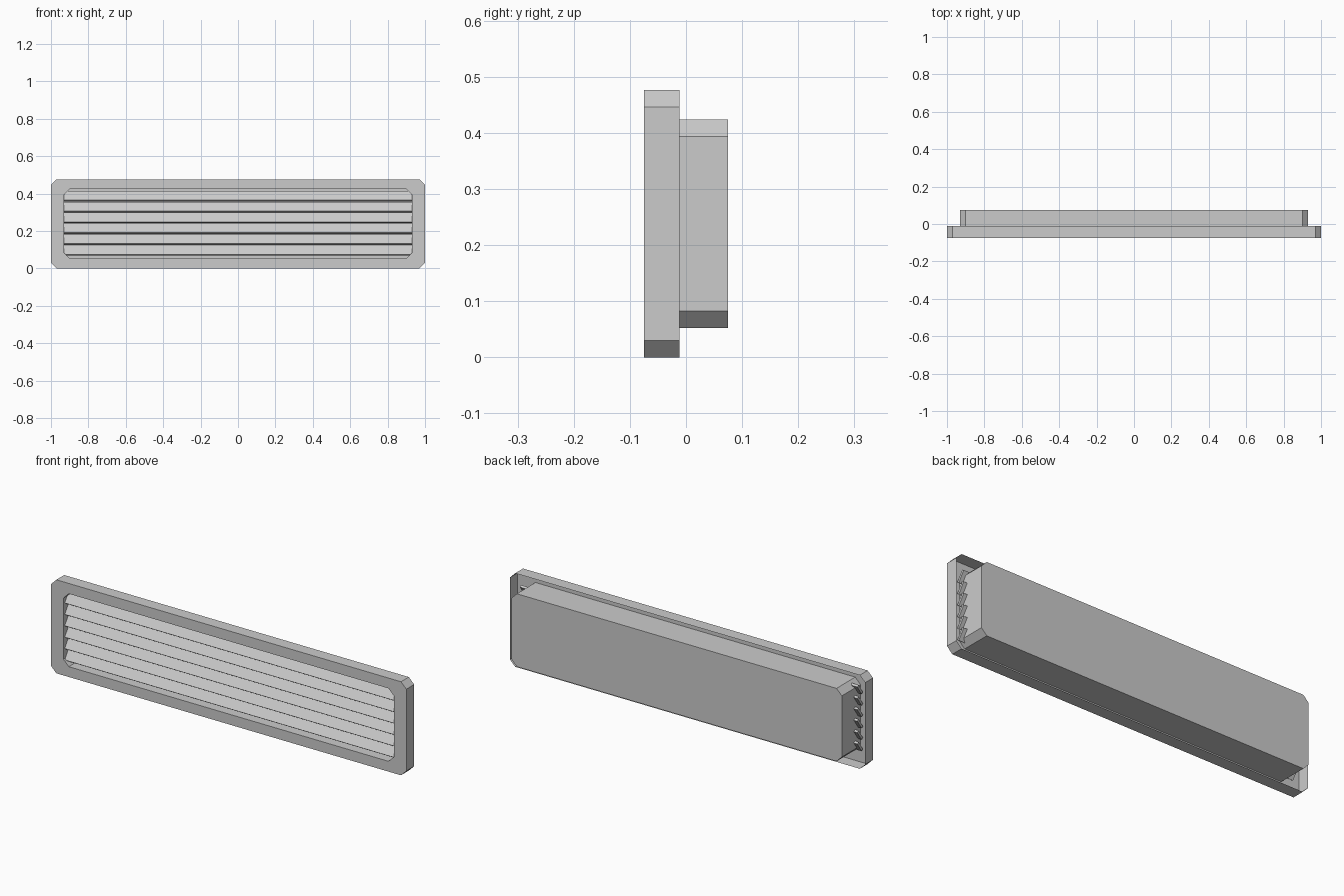
import bpy, bmesh, math
from mathutils import Matrix

if "Cube" in bpy.data.objects:
    bpy.data.objects.remove(bpy.data.objects["Cube"], do_unlink=True)

grey = bpy.data.materials.new("light_grey_metal")
grey.use_nodes = True
grey.diffuse_color = (0.6, 0.6, 0.6, 1)
grey.node_tree.nodes["Principled BSDF"].inputs["Base Color"].default_value = (0.6, 0.6, 0.6, 1)

FRONT, RIM, BACK = -0.075, -0.012, 0.075
MID = 0.238
CUT = 0.03


def make_object(name, bm):
    mesh = bpy.data.meshes.new(name)
    bm.to_mesh(mesh)
    bm.free()
    mesh.materials.append(grey)
    obj = bpy.data.objects.new(name, mesh)
    bpy.context.collection.objects.link(obj)
    return obj


def ring(bm, half_w, half_h, y):
    """Rectangle with clipped corners, anticlockwise seen from the front."""
    a, b = half_w - CUT, half_h - CUT
    pts = [(half_w, -b), (half_w, b), (a, half_h), (-a, half_h),
           (-half_w, b), (-half_w, -b), (-a, -half_h), (a, -half_h)]
    return [bm.verts.new((x, y, MID + z)) for x, z in pts]


def bridge(bm, r1, r2):
    for i in range(len(r1)):
        j = (i + 1) % len(r1)
        bm.faces.new((r1[i], r2[i], r2[j], r1[j]))


# Frame: thin rim wall and flat front border, open behind
bm = bmesh.new()
rim = ring(bm, 1.0, MID, RIM)
edge = ring(bm, 1.0, MID, FRONT)
hole = ring(bm, 0.93, 0.1855, FRONT)
bridge(bm, edge, rim)
bridge(bm, hole, edge)
make_object("frame", bm)

# Duct box: walls run back from the opening to a closed back
bm = bmesh.new()
mouth = ring(bm, 0.93, 0.1855, FRONT)
back = ring(bm, 0.93, 0.1855, BACK)
bridge(bm, mouth, back)
bm.faces.new(list(reversed(back)))
make_object("duct_box", bm)

# Slats: tilted boards whose ends pass through the duct walls
for i in range(6):
    bm = bmesh.new()
    bmesh.ops.create_cube(bm, size=1, matrix=Matrix.Diagonal((1.9, 0.012, 0.06, 1)))
    obj = make_object(f"slat_{i + 1}", bm)
    obj.location = (0, -0.043, 0.096 + i * 0.058)
    obj.rotation_euler.x = math.radians(-35)
